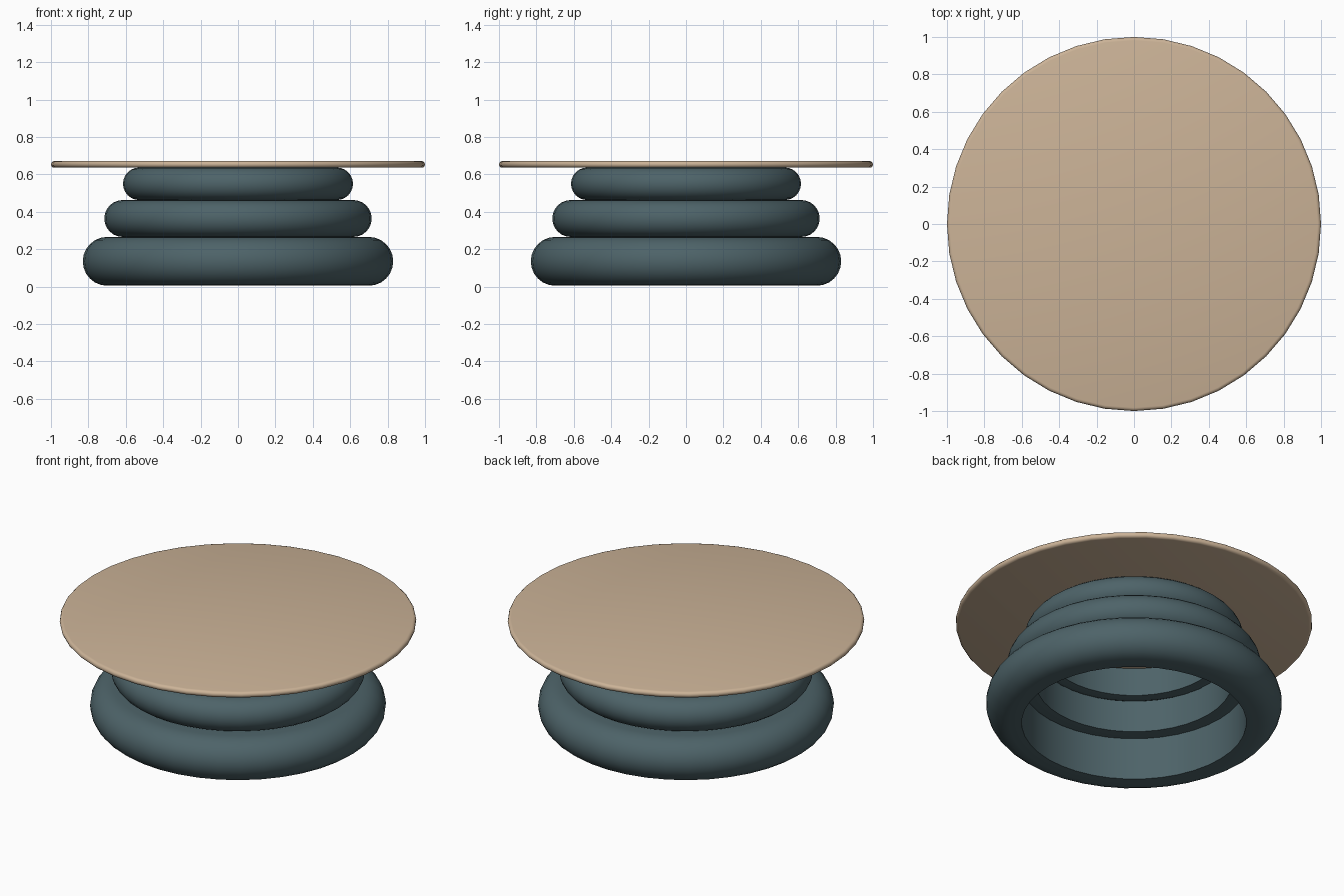
import bpy, bmesh, math

if "Cube" in bpy.data.objects:
    bpy.data.objects.remove(bpy.data.objects["Cube"])

SIDES = 40


def material(name, color):
    m = bpy.data.materials.new(name)
    m.diffuse_color = color
    m.use_nodes = True
    m.node_tree.nodes["Principled BSDF"].inputs["Base Color"].default_value = m.diffuse_color
    return m


def lathe(name, profile, mat):
    """Revolve an (r, z) profile; r = 0 points become poles, others are closed."""
    bm = bmesh.new()
    vs = [bm.verts.new((r, 0, z)) for r, z in profile]
    n = len(vs)
    es = [bm.edges.new((vs[i], vs[(i + 1) % n])) for i in range(n)
          if profile[i][0] or profile[(i + 1) % n][0]]
    bmesh.ops.spin(bm, geom=vs + es, cent=(0, 0, 0), axis=(0, 0, 1),
                   angle=2 * math.pi, steps=SIDES, use_duplicate=False)
    bmesh.ops.remove_doubles(bm, verts=bm.verts, dist=1e-4)
    bmesh.ops.recalc_face_normals(bm, faces=bm.faces)
    me = bpy.data.meshes.new(name)
    bm.to_mesh(me)
    bm.free()
    me.materials.append(mat)
    ob = bpy.data.objects.new(name, me)
    bpy.context.collection.objects.link(ob)
    bpy.ops.object.select_all(action='DESELECT')
    ob.select_set(True)
    bpy.context.view_layer.objects.active = ob
    bpy.ops.object.shade_smooth_by_angle(angle=math.radians(35))
    return ob


def rounded_edge(outer, z0, z1, steps):
    """Half-round outer edge from z0 up to z1."""
    h = (z1 - z0) / 2
    return [(outer - h + h * math.cos(a), z0 + h + h * math.sin(a))
            for a in (math.pi * (i / steps - 0.5) for i in range(steps + 1))]


wood = material("wood", (0.60, 0.45, 0.31, 1))
slate = material("slate", (0.075, 0.125, 0.14, 1))

# stacked base rings: half-round outside, straight bore inside
for name, inner, outer, z0, z1 in (
        ("base_ring_lower", 0.63, 0.83, 0.005, 0.266),
        ("base_ring_middle", 0.55, 0.715, 0.266, 0.463),
        ("base_ring_upper", 0.485, 0.615, 0.463, 0.637)):
    lathe(name, [(inner, z0)] + rounded_edge(outer, z0, z1, 12) + [(inner, z1)], slate)

# round table top with softened rim
lathe("table_top", [(0, 0.636)] + rounded_edge(1.0, 0.636, 0.672, 6) + [(0, 0.672)], wood)
